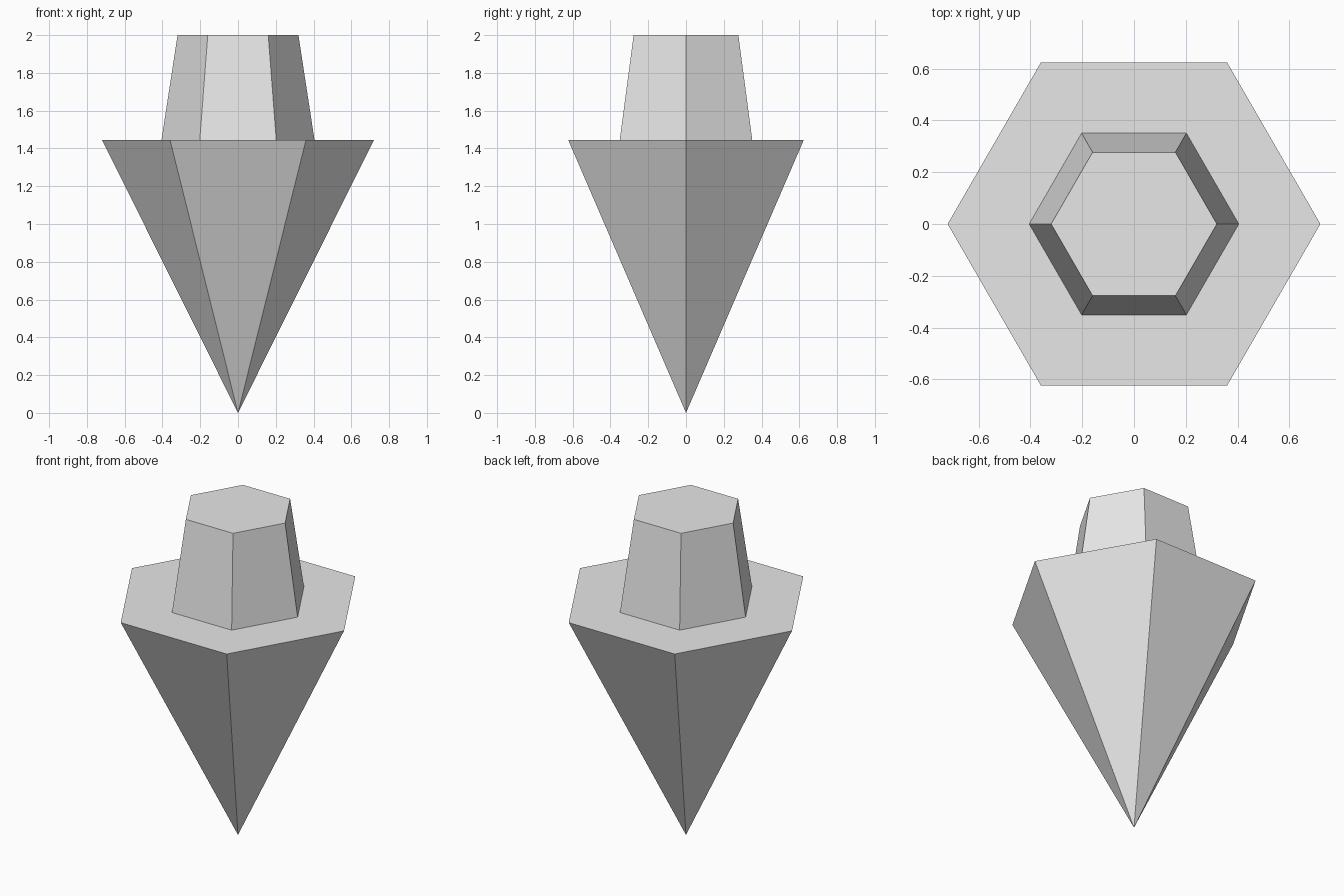
import bpy
import bmesh
from math import cos, sin, pi

SIDES = 6

cube = bpy.data.objects.get("Cube")
if cube:
    bpy.data.objects.remove(cube, do_unlink=True)


def make_material(name, color):
    mat = bpy.data.materials.new(name)
    mat.use_nodes = True
    mat.diffuse_color = color
    mat.node_tree.nodes["Principled BSDF"].inputs["Base Color"].default_value = color
    return mat


def hex_solid(name, bottom, top, mat):
    """Flat-sided tapered solid; bottom and top are (radius, z), radius 0 is a point."""
    bm = bmesh.new()
    rings = []
    for radius, z in (bottom, top):
        count = SIDES if radius else 1
        angles = [2 * pi * i / SIDES for i in range(count)]
        rings.append([bm.verts.new((radius * cos(a), radius * sin(a), z)) for a in angles])
    low, high = rings
    for i in range(SIDES):
        j = (i + 1) % SIDES
        corners = [low[i % len(low)], low[j % len(low)], high[j], high[i]]
        bm.faces.new(list(dict.fromkeys(corners)))
    for ring in rings:
        if len(ring) > 1:
            bm.faces.new(ring)
    bmesh.ops.recalc_face_normals(bm, faces=bm.faces)
    mesh = bpy.data.meshes.new(name)
    bm.to_mesh(mesh)
    bm.free()
    mesh.materials.append(mat)
    obj = bpy.data.objects.new(name, mesh)
    bpy.context.collection.objects.link(obj)
    return obj


grey = make_material("light grey", (0.8, 0.8, 0.8, 1))

# Pointed lower body with a flat shoulder
hex_solid("pointed_body", (0, 0), (0.72, 1.445), grey)

# Tapered stem standing on the shoulder
hex_solid("stem", (0.405, 1.445), (0.32, 2), grey)
